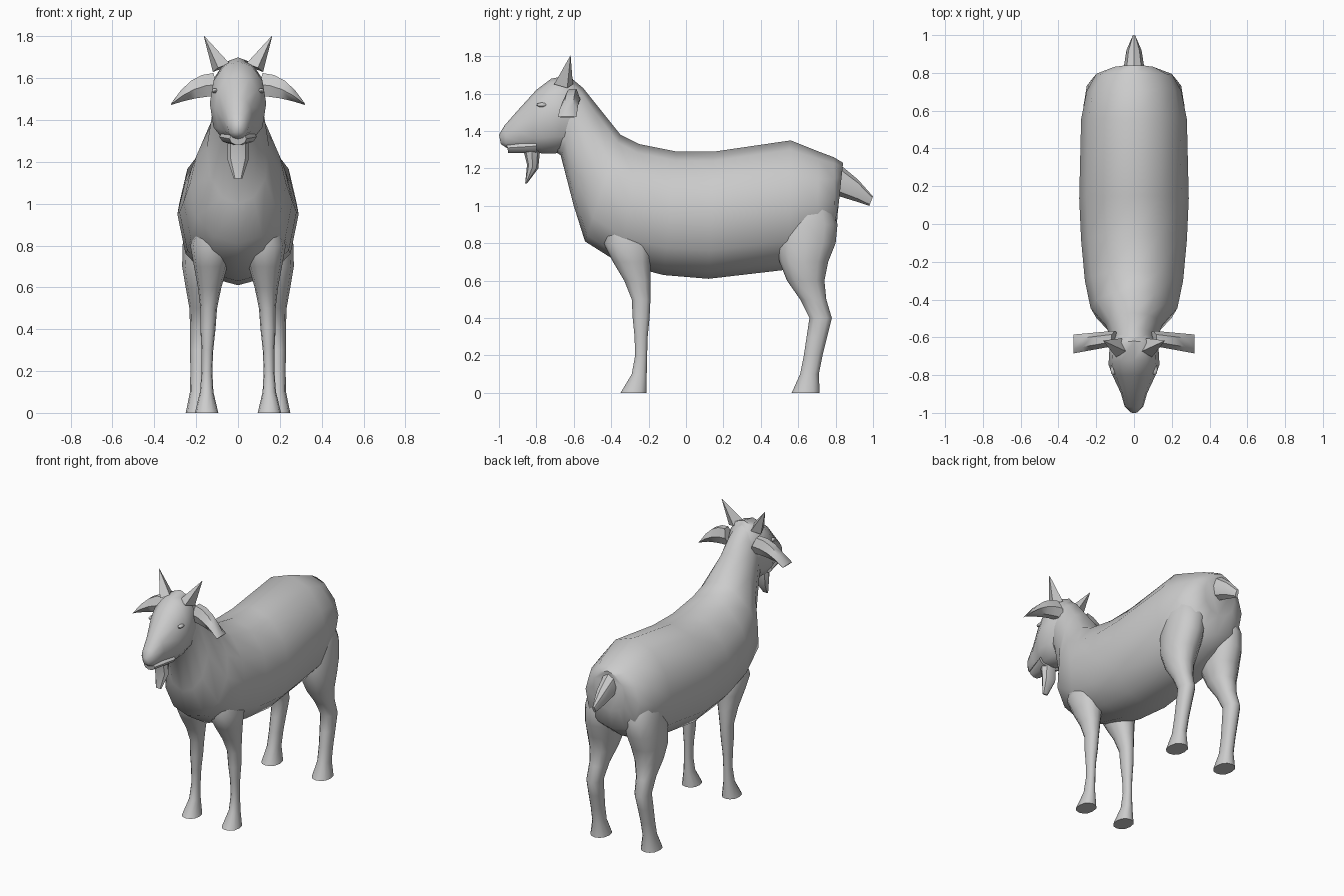
import bpy
import bmesh
import math
from mathutils import Vector

default_cube = bpy.data.objects.get("Cube")
if default_cube:
    bpy.data.objects.remove(default_cube, do_unlink=True)

grey = bpy.data.materials.new("plain_grey")
grey.use_nodes = True
grey.diffuse_color = (.6, .6, .6, 1)
shader = grey.node_tree.nodes["Principled BSDF"]
shader.inputs["Base Color"].default_value = grey.diffuse_color


def section(sides, upper=1, lower=1):
    """Unit ring; an exponent below one makes its upper or lower half boxier."""
    points = []
    for index in range(sides):
        angle = math.tau * index / sides
        rise = math.sin(angle)
        exponent = upper if rise > 0 else lower
        points.append((math.cos(angle), math.copysign(abs(rise) ** exponent, rise)))
    return points


def finish(obj, angle, mirror):
    """Give the part its colour, shading and mirrored twin."""
    obj.data.materials.append(grey)
    bpy.ops.object.select_all(action='DESELECT')
    obj.select_set(True)
    bpy.context.view_layer.objects.active = obj
    bpy.ops.object.shade_smooth_by_angle(angle=math.radians(angle))
    if mirror:
        obj.modifiers.new("Mirror", 'MIRROR')


def loft(name, rings, outline, angle=50, mirror=False):
    """Skin an outline through rings of (centre, half axis, half axis)."""
    bm = bmesh.new()
    loops = [[bm.verts.new(centre + across * u + along * v) for u, v in outline]
             for centre, across, along in rings]
    for lower, upper in zip(loops, loops[1:]):
        for index in range(len(outline)):
            bm.faces.new((lower[index - 1], lower[index], upper[index], upper[index - 1]))
    bm.faces.new(loops[0])
    bm.faces.new(loops[-1])
    bmesh.ops.recalc_face_normals(bm, faces=bm.faces)
    mesh = bpy.data.meshes.new(name)
    bm.to_mesh(mesh)
    bm.free()
    obj = bpy.data.objects.new(name, mesh)
    bpy.context.collection.objects.link(obj)
    finish(obj, angle, mirror)


def span(half_width, top_y, top_z, low_y, low_z, x=0):
    """Ring between a top and a bottom point of the side outline."""
    top, low = Vector((x, top_y, top_z)), Vector((x, low_y, low_z))
    return (top + low) / 2, Vector((half_width, 0, 0)), (top - low) / 2


def legs(name, centres, radii, stance, splay):
    """Pair of legs, one ring for every tenth of a unit from the hoof upwards."""
    rings = []
    for step, (y, radius) in enumerate(zip(centres, radii)):
        z = step / 10
        half_width = min(radius * .8, .11)
        rings.append(span(half_width, y - radius, z, y + radius, z, stance - splay * z * z))
    loft(name, rings, section(12, upper=.8, lower=.8), mirror=True)


# Torso and neck, from the rump to the back of the skull
loft("torso_and_neck", [
    span(.12, .84, 1.23, .81, .95),
    span(.2, .79, 1.26, .8, .82),
    span(.25, .71, 1.29, .7, .74),
    span(.28, .56, 1.35, .55, .66),
    span(.29, .15, 1.29, .12, .61),
    span(.28, -.05, 1.29, -.12, .63),
    span(.26, -.25, 1.33, -.35, .69),
    span(.23, -.35, 1.38, -.54, .81),
    span(.15, -.47, 1.53, -.6, 1),
    span(.12, -.55, 1.63, -.67, 1.27),
    span(.11, -.61, 1.68, -.7, 1.29),
], section(12, upper=1.1, lower=.85))

# Head tapering to the muzzle, with a lower jaw under the mouth line
loft("head", [
    span(.11, -.56, 1.61, -.64, 1.3),
    span(.13, -.62, 1.7, -.7, 1.28),
    span(.135, -.72, 1.68, -.77, 1.28),
    span(.11, -.8, 1.62, -.82, 1.29),
    span(.07, -.9, 1.51, -.89, 1.3),
    span(.05, -.97, 1.43, -.96, 1.31),
    span(.02, -1, 1.38, -.99, 1.33),
], section(12, upper=.9, lower=.8))
loft("lower_jaw", [
    span(.09, -.8, 1.36, -.8, 1.28),
    span(.04, -.96, 1.34, -.95, 1.28),
], section(10))

# Legs: hoof, fetlock, knee or hock, then shoulder or thigh tucked into the body
legs("front_legs",
     centres=[-.28, -.25, -.24, -.24, -.24, -.24, -.26, -.29, -.31, -.32],
     radii=[.07, .04, .032, .035, .045, .05, .07, .1, .13, .1],
     stance=.15, splay=.04)
legs("hind_legs",
     centres=[.64, .66, .68, .7, .72, .68, .64, .63, .64, .65, .65, .65],
     radii=[.075, .05, .05, .055, .06, .07, .1, .13, .16, .16, .13, .08],
     stance=.19, splay=.055)

# Tail and beard
loft("tail", [
    span(.06, .8, 1.24, .79, 1.06),
    span(.04, .92, 1.14, .92, 1.02),
    span(.01, 1, 1.05, .98, 1),
], section(8), angle=35)
loft("beard", [
    span(.05, -.78, 1.3, -.87, 1.3),
    span(.05, -.79, 1.2, -.85, 1.22),
    span(.02, -.85, 1.12, -.86, 1.12),
], section(8), angle=35)

# Ears arch outwards, droop and thin towards the tip
ear_rings = []
for step in range(5):
    reach = step / 4
    centre = Vector((.1 + .22 * reach, -.605 - .03 * reach, 1.57 - .095 * reach ** 2))
    thickness = .06 * (1.05 - reach ** 2)
    width = .04 + .01 * reach
    ear_rings.append((centre, Vector((0, width, 0)), Vector((thickness / 3, 0, thickness))))
loft("ears", ear_rings, section(6), angle=35, mirror=True)

# Horns: four-sided spikes leaning outwards
horn_root, horn_tip = Vector((.08, -.655, 1.65)), Vector((.165, -.617, 1.806))
loft("horns", [
    (horn_root.lerp(horn_tip, reach),
     Vector((.04, .02, -.02)) * (1 - reach),
     Vector((-.015, .05, 0)) * (1 - reach))
    for reach in (0, .5, .98)
], section(4), angle=20, mirror=True)

# Eyes: slim almonds set into the head
bpy.ops.mesh.primitive_uv_sphere_add(segments=8, ring_count=6, radius=1)
eyes = bpy.context.object
eyes.name = "eyes"
for vertex in eyes.data.vertices:
    x, y, z = vertex.co
    vertex.co = (.11 + .015 * x, -.77 + .03 * y, 1.54 + .012 * z)
finish(eyes, angle=50, mirror=True)
